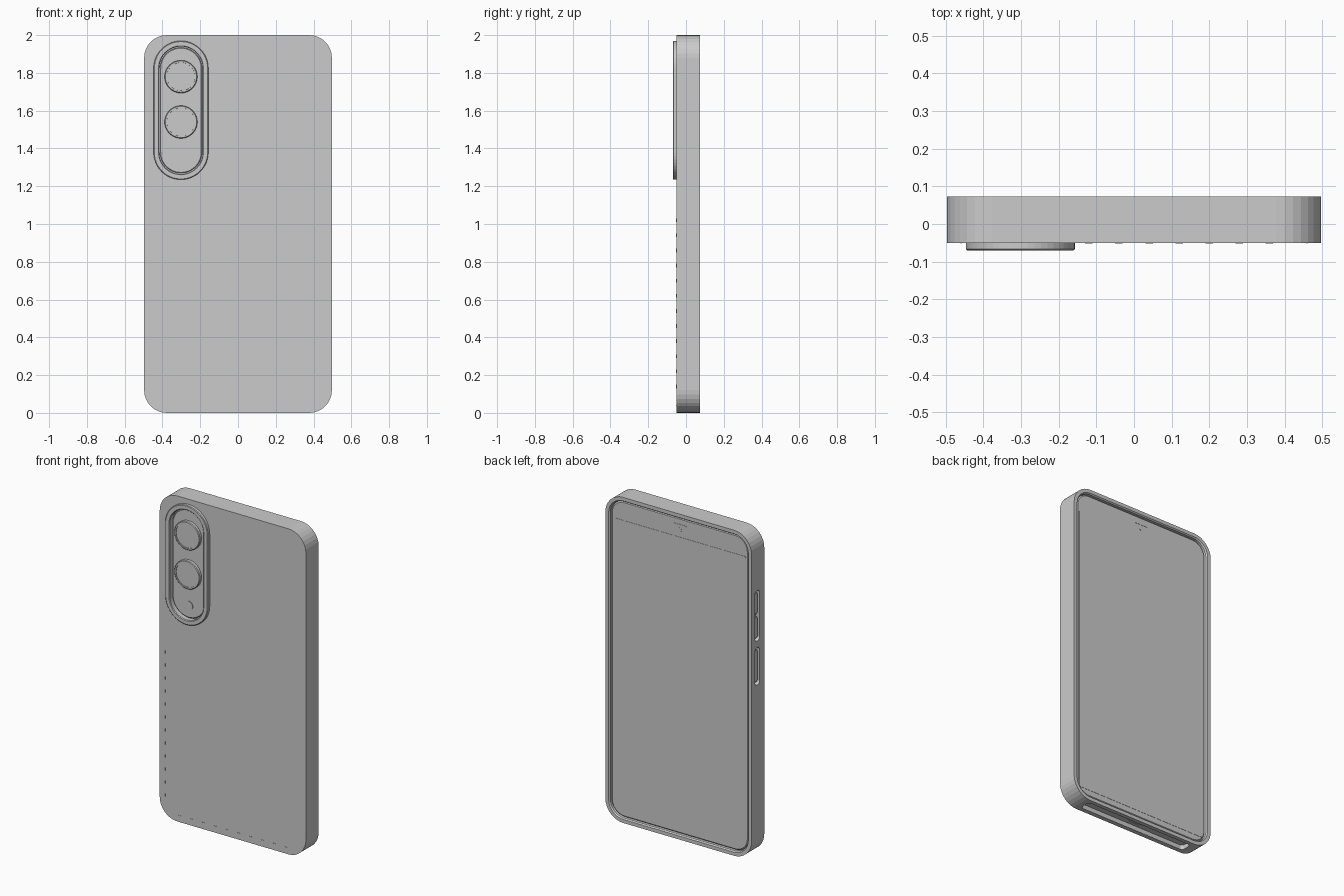
import bpy, bmesh, math
from math import pi, cos, sin

if "Cube" in bpy.data.objects:
    bpy.data.objects.remove(bpy.data.objects["Cube"])


def loft(name, cu, cv, w, h, r, profile, ring=False, plane="xz", seg=8):
    """Sweep a list of (inset, depth) around a rounded rectangle; ring closes the profile."""
    bm = bmesh.new()
    loops = []
    for inset, d in profile:
        hw, hh = w / 2 - inset, h / 2 - inset
        rr = min(max(r - inset, 0.002), hw, hh)
        loop = []
        for k, (su, sv) in enumerate([(1, 1), (-1, 1), (-1, -1), (1, -1)]):
            for i in range(seg + 1):
                a = k * pi / 2 + i * pi / 2 / seg
                u = cu + su * (hw - rr) + rr * cos(a)
                v = cv + sv * (hh - rr) + rr * sin(a)
                co = {"xz": (u, d, v), "yz": (d, u, v), "xy": (u, v, d)}[plane]
                loop.append(bm.verts.new(co))
        loops.append(loop)
    n = len(loops[0])
    pairs = list(zip(loops, loops[1:]))
    if ring:
        pairs.append((loops[-1], loops[0]))
    else:
        bm.faces.new(loops[0])
        bm.faces.new(loops[-1])
    for a, b in pairs:
        for i in range(n):
            j = (i + 1) % n
            bm.faces.new((a[i], a[j], b[j], b[i]))
    bmesh.ops.remove_doubles(bm, verts=bm.verts, dist=1e-5)
    bmesh.ops.recalc_face_normals(bm, faces=bm.faces)
    mesh = bpy.data.meshes.new(name)
    bm.to_mesh(mesh)
    bm.free()
    ob = bpy.data.objects.new(name, mesh)
    bpy.context.collection.objects.link(ob)
    return ob


def disc(name, x, z, r, profile, ring=False):
    return loft(name, x, z, 2 * r, 2 * r, r, profile, ring)


def cut(ob, cutter):
    cutter.hide_render = True
    cutter.hide_viewport = True
    m = ob.modifiers.new("cut", "BOOLEAN")
    m.operation = "DIFFERENCE"
    m.solver = "EXACT"
    m.object = cutter


W, BACK, FRONT = 0.994, -0.05, 0.073
CAM_X, CAM_Z = -0.302, 1.602

# Case shell, hollow on the screen side with a small rounded lip
case = loft("case_shell", 0, 1, W, 2, 0.12,
            [(0, BACK), (0, FRONT), (0.022, FRONT), (0.028, FRONT - 0.008),
             (0.028, -0.034)])

# Openings: camera window, bottom port slot, side button slots
cut(case, loft("camera_window_cutter", CAM_X, CAM_Z, 0.235, 0.68, 0.1175,
               [(0, -0.1), (0, -0.02)]))
cut(case, loft("port_slot_cutter", 0, 0.013, 0.74, 0.07, 0.02,
               [(0, -0.05), (0, 0.0275)], plane="xy"))
BUTTONS = [("volume", 1.485, 0.31), ("power", 1.175, 0.23)]
for label, z, h in BUTTONS:
    cut(case, loft(label + "_slot_cutter", 0.018, z, 0.046, h, 0.02,
                   [(0, -0.55), (0, -0.46)], plane="yz", seg=4))

# Raised guard around the cameras
loft("camera_guard", CAM_X, CAM_Z, 0.29, 0.735, 0.145,
     [(0, -0.048), (0, -0.067), (0.004, -0.07), (0.026, -0.07),
      (0.03, -0.066), (0.03, -0.048)], ring=True, seg=12)

# Phone body and screen glass
loft("phone_body", 0, 1, W - 0.06, 1.94, 0.09,
     [(0.006, -0.034), (0, -0.028), (0, 0.052), (0.008, 0.06)])
loft("display", 0, 0.962, 0.9, 1.78, 0.01, [(0, 0.055), (0, 0.0615)], seg=2)
loft("earpiece", 0, 1.925, 0.09, 0.01, 0.005, [(0, 0.055), (0, 0.0615)], seg=3)
disc("selfie_camera", 0, 1.897, 0.012, [(0, 0.055), (0, 0.0615)])

# Camera plate, two lenses and the flash
loft("camera_plate", CAM_X, CAM_Z, 0.222, 0.665, 0.111,
     [(0, -0.03), (0, -0.043), (0.004, -0.046)], seg=12)
for i, z in enumerate((1.78, 1.54)):
    disc(f"lens_ring_{i}", CAM_X, z, 0.087,
         [(0, -0.04), (0, -0.062), (0.004, -0.066), (0.012, -0.066),
          (0.014, -0.04)], ring=True)
    disc(f"lens_glass_{i}", CAM_X, z, 0.075, [(0, -0.04), (0, -0.062)])
disc("flash", CAM_X, 1.345, 0.028, [(0, -0.04), (0, -0.05)])

# Side buttons sitting in their slots
for name, z, h in [("volume_up", 1.559, 0.135), ("volume_down", 1.411, 0.135),
                   ("power_button", 1.175, 0.2)]:
    loft(name, 0.018, z, 0.028, h, 0.013,
         [(0, -0.46), (0, -0.487), (0.003, -0.49)], plane="yz", seg=4)

# Charging port and speaker holes on the phone's bottom edge
loft("charging_port", 0, 0.013, 0.1, 0.034, 0.017,
     [(0, 0.035), (0, 0.025), (0.006, 0.025), (0.006, 0.035)],
     ring=True, plane="xy", seg=4)
for side in (-1, 1):
    for i in range(5):
        loft("speaker_hole", side * (0.13 + 0.035 * i), 0.013, 0.02, 0.02, 0.01,
             [(0, 0.035), (0, 0.027)], plane="xy", seg=3)

# Fine stitches along the lower back edges
stitches = [(0.02, 0.003, -0.36 + 0.08 * i, 0.04) for i in range(10)]
for side in (-1, 1):
    stitches += [(0.003, 0.02, side * 0.46, 0.14 + 0.08 * i) for i in range(12)]
for w, h, x, z in stitches:
    loft("stitch", x, z, w, h, 0.001, [(0, -0.048), (0, -0.052)], seg=1)
